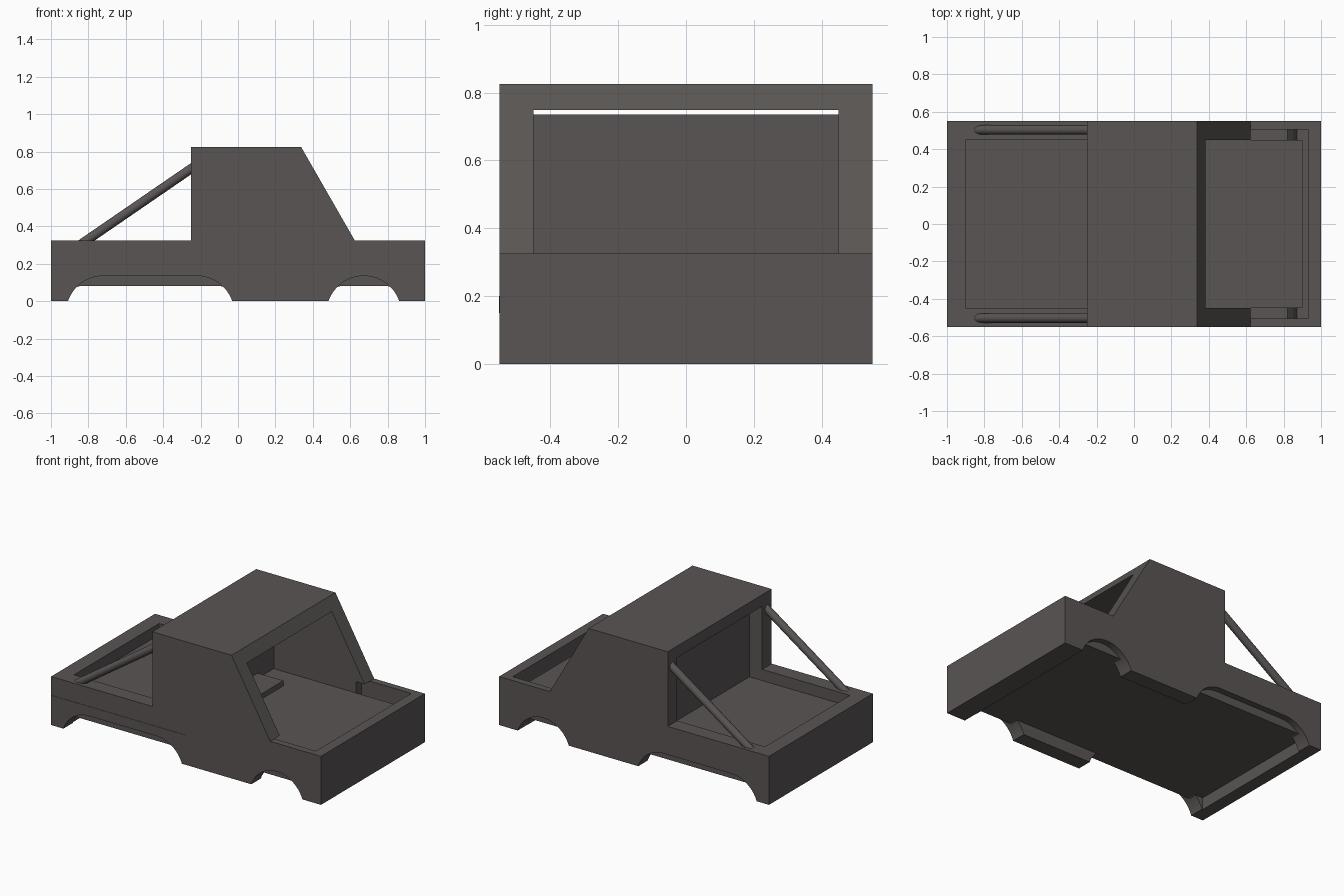
import bpy, bmesh, math
from mathutils import Vector

if "Cube" in bpy.data.objects:
    bpy.data.objects.remove(bpy.data.objects["Cube"])

paint = bpy.data.materials.new("dark_grey_paint")
paint.diffuse_color = (0.10, 0.090, 0.087, 1)
paint.use_nodes = True
paint.node_tree.nodes["Principled BSDF"].inputs["Base Color"].default_value = paint.diffuse_color
FLOOR = 0.25


def prism(name, profile, y0, y1):
    """Extrude an x-z outline from y0 to y1."""
    bm = bmesh.new()
    face = bm.faces.new([bm.verts.new((x, y0, z)) for x, z in profile])
    ext = bmesh.ops.extrude_face_region(bm, geom=[face])
    verts = [v for v in ext["geom"] if isinstance(v, bmesh.types.BMVert)]
    bmesh.ops.translate(bm, verts=verts, vec=(0, y1 - y0, 0))
    bmesh.ops.recalc_face_normals(bm, faces=bm.faces[:])
    mesh = bpy.data.meshes.new(name)
    bm.to_mesh(mesh)
    bm.free()
    mesh.materials.append(paint)
    obj = bpy.data.objects.new(name, mesh)
    bpy.context.collection.objects.link(obj)
    return obj


def rect(x0, x1, z0, z1):
    return [(x0, z0), (x1, z0), (x1, z1), (x0, z1)]


def cut(target, cutter):
    mod = target.modifiers.new("cut", "BOOLEAN")
    mod.operation = "DIFFERENCE"
    mod.solver = "EXACT"
    mod.object = cutter
    bpy.context.view_layer.objects.active = target
    bpy.ops.object.modifier_apply(modifier=mod.name)
    bpy.data.objects.remove(cutter)


def arch(xa, xb, top=1.0, r=0.2, zc=-0.065, n=16):
    """Wheel opening with round ends centred on xa and xb, flattened at top."""
    pts = []
    for i in range(n + 1):
        a = math.pi - i * math.pi / 2 / n
        pts.append((xa + r * math.cos(a), min(top, zc + r * math.sin(a))))
    for i in range(0 if xb > xa else 1, n + 1):
        a = math.pi / 2 - i * math.pi / 2 / n
        pts.append((xb + r * math.cos(a), min(top, zc + r * math.sin(a))))
    return pts


def rod(name, a, b, r):
    a, b = Vector(a), Vector(b)
    bpy.ops.mesh.primitive_cylinder_add(vertices=24, radius=r, depth=(b - a).length,
                                        location=(a + b) / 2)
    obj = bpy.context.object
    obj.name = name
    obj.rotation_euler = (b - a).to_track_quat("Z", "Y").to_euler()
    obj.data.materials.append(paint)
    bpy.ops.object.shade_smooth_by_angle()
    return obj


# body and cab in one side outline
body = prism("body", [(-1, 0), (1, 0), (1, 0.325), (0.624, 0.325), (0.337, 0.825),
                      (-0.25, 0.825), (-0.25, 0.325), (-1, 0.325)], -0.55, 0.55)

# open bed, cab interior and windshield
cut(body, prism("interior_cutter", rect(-0.9, 0.9, FLOOR, 0.748), -0.45, 0.45))
# wider hollow at the front, its bottom following the wheel opening
cut(body, prism("front_cutter", [(0.56, 0.09), (0.82, 0.09), (0.85, 0.055), (0.872, 0.012),
                                 (0.93, 0.012), (0.93, 0.5), (0.624, 0.5),
                                 (0.624, 0.325), (0.56, 0.325)], -0.505, 0.505))
# recessed underside
cut(body, prism("underside_cutter", rect(-0.915, 0.86, -0.1, 0.08), -0.45, 0.45))
# wheel openings: shallow round lip outside, lower passage to the underside
for side in (-1, 1):
    for xa, xb in ((-0.72, -0.22), (0.673, 0.673)):
        cut(body, prism("lip_cutter", arch(xa, xb), side * 0.508, side * 0.6))
        cut(body, prism("passage_cutter", arch(xa, xb, 0.08), side * 0.449, side * 0.52))

# floor at the front, seat and trim strip
prism("front_floor", rect(0.56, 0.9, 0.09, FLOOR), -0.45, 0.45)
prism("seat_back", rect(-0.155, -0.05, FLOOR - 0.01, 0.735), -0.45, 0.45)
prism("seat_cushion", rect(-0.05, 0.14, FLOOR - 0.01, 0.285), -0.28, 0.28)
prism("side_strip", rect(-1, 0, 0.15, 0.2), -0.552, -0.54)

# sloping braces behind the cab
for side, label in ((-1, "right"), (1, "left")):
    rod("brace_" + label, (-0.853, side * 0.503, 0.295), (-0.235, side * 0.503, 0.719), 0.025)
